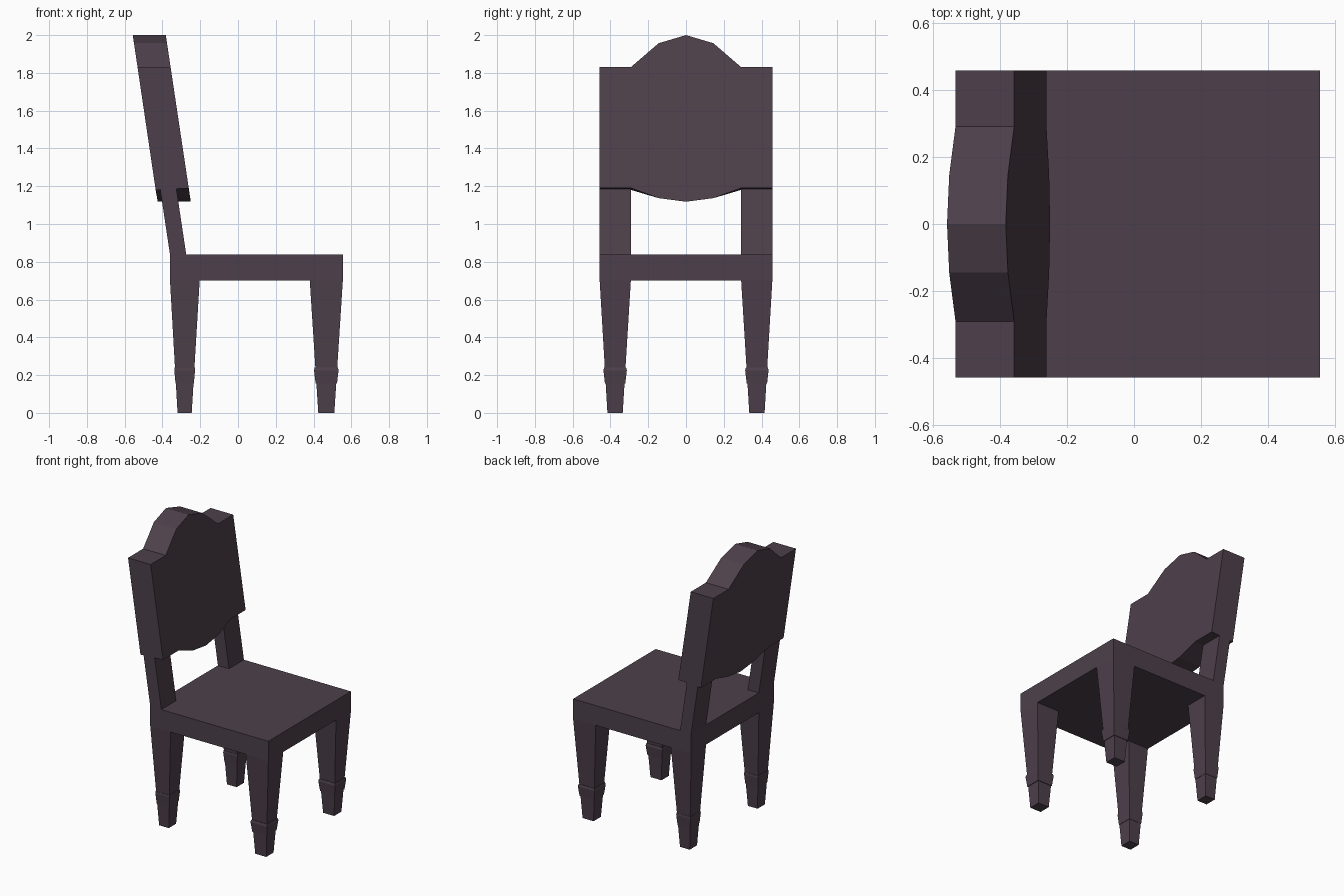
import bpy, bmesh

if "Cube" in bpy.data.objects:
    bpy.data.objects.remove(bpy.data.objects["Cube"])

wood = bpy.data.materials.new("dark plum wood")
wood.diffuse_color = (0.075, 0.051, 0.070, 1)
wood.use_nodes = True
wood.node_tree.nodes["Principled BSDF"].inputs["Base Color"].default_value = wood.diffuse_color


def loft(name, rings):
    """Capped solid through matching rings of points."""
    bm = bmesh.new()
    loops = [[bm.verts.new(p) for p in r] for r in rings]
    n = len(loops[0])
    bm.faces.new(loops[0])
    bm.faces.new(loops[-1])
    for a, b in zip(loops, loops[1:]):
        for i in range(n):
            j = (i + 1) % n
            bm.faces.new((a[i], a[j], b[j], b[i]))
    bmesh.ops.recalc_face_normals(bm, faces=bm.faces)
    me = bpy.data.meshes.new(name)
    bm.to_mesh(me)
    bm.free()
    me.materials.append(wood)
    ob = bpy.data.objects.new(name, me)
    bpy.context.collection.objects.link(ob)
    return ob


def rect(x0, x1, y0, y1, z):
    return [(x0, y0, z), (x1, y0, z), (x1, y1, z), (x0, y1, z)]


def mirror_y(ob):
    m = ob.modifiers.new("mirror", 'MIRROR')
    m.use_axis = (False, True, False)


W = 0.457       # half width of the chair
IN = 0.292      # inner edge of legs and posts

# Seat block
loft("seat", [rect(-0.36, 0.555, -W, W, 0.70), rect(-0.36, 0.555, -W, W, 0.838)])


# Tapered square legs, each with a bevelled collar near the foot
def leg(name, top, bottom, out):
    def section(z, grow=0.0):
        t = z / 0.70
        x0, x1 = (b + (a - b) * t for a, b in zip(top, bottom))
        y0, y1 = 0.335 + (IN - 0.335) * t, 0.416 + (W - 0.416) * t
        return rect(x0 - grow, x1 + grow, y0 - grow, y1 + grow, z)
    mirror_y(loft(name, [section(0), section(0.70)]))
    mirror_y(loft(name + "_collar", [section(0.155, out * 0.5), section(0.225, out),
                                     section(0.24, out * 0.4)]))


leg("front_leg", (0.38, 0.555), (0.425, 0.51), 0.008)
leg("rear_leg", (-0.36, -0.203), (-0.32, -0.245), 0.004)


# Backrest parts lean backwards with height
def lean(x, z):
    return x - 0.15 * (z - 0.838)


mirror_y(loft("back_post", [rect(lean(-0.36, z), lean(-0.274, z), IN, W, z)
                            for z in (0.80, 1.25)]))

# Back panel with arched crest and bowed lower edge
half = [(0, 2.0), (0.145, 1.957), (0.29, 1.832), (W, 1.832),
        (W, 1.19), (0.29, 1.19), (0.145, 1.137), (0, 1.118)]
profile = half + [(-y, z) for y, z in half[-2:0:-1]]


def panel_ring(x, drop):
    return [(lean(x, z), y, z - (drop if abs(y) > 0.2 and z < 1.5 else 0))
            for y, z in profile]


loft("back_panel", [panel_ring(-0.383, 0.01), panel_ring(-0.208, 0)])
